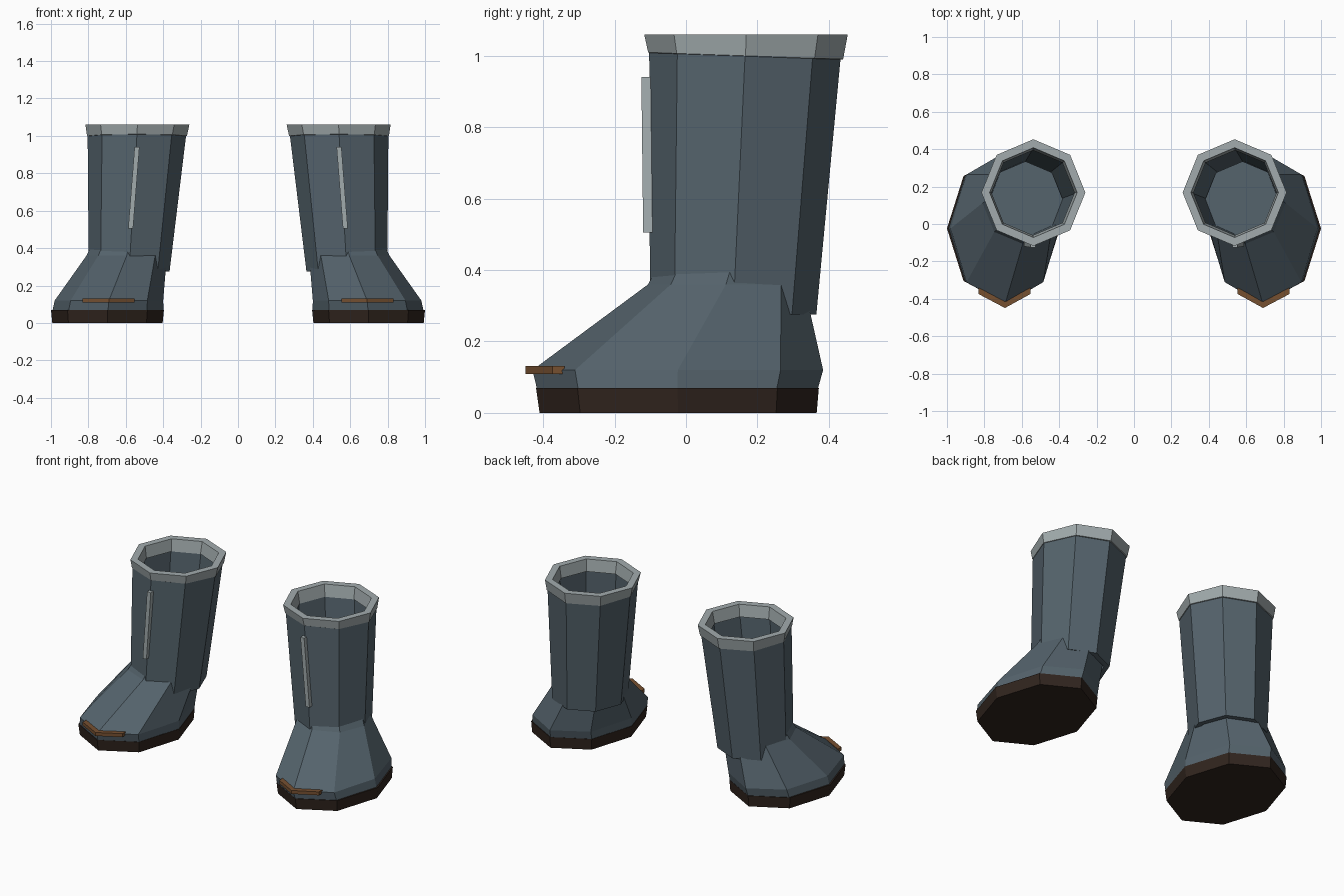
import bpy, bmesh, math
from mathutils import Vector

if "Cube" in bpy.data.objects:
    bpy.data.objects.remove(bpy.data.objects["Cube"])


def material(name, rgb):
    m = bpy.data.materials.new(name)
    m.diffuse_color = (*rgb, 1)
    m.use_nodes = True
    m.node_tree.nodes["Principled BSDF"].inputs["Base Color"].default_value = m.diffuse_color
    return m


LEATHER = material("leather", (0.09, 0.125, 0.15))
RUBBER = material("rubber", (0.03, 0.018, 0.013))
TRIM = material("trim", (0.36, 0.41, 0.42))
BRASS = material("toe_brown", (0.18, 0.08, 0.03))


def ring(cx, cy, z, rx, ry, tilt=0):
    """Eight-sided ellipse; tilt makes z change along y."""
    pts = []
    for i in range(8):
        a = math.pi * i / 4
        y = ry * math.sin(a)
        pts.append(Vector((cx + rx * math.cos(a), cy + y, z + tilt * y)))
    return pts


def loft(name, rings, mat, closed=False):
    """Skin a stack of rings, capped or joined end to end, mirrored in x."""
    bm = bmesh.new()
    rows = [[bm.verts.new(p) for p in r] for r in rings]
    n = len(rows[0])
    pairs = list(zip(rows, rows[1:]))
    if closed:
        pairs.append((rows[-1], rows[0]))
    else:
        bm.faces.new(rows[0])
        bm.faces.new(rows[-1])
    for a, b in pairs:
        for i in range(n):
            j = (i + 1) % n
            bm.faces.new((a[i], a[j], b[j], b[i]))
    bmesh.ops.recalc_face_normals(bm, faces=bm.faces)
    me = bpy.data.meshes.new(name)
    bm.to_mesh(me)
    bm.free()
    me.materials.append(mat)
    ob = bpy.data.objects.new(name, me)
    bpy.context.collection.objects.link(ob)
    ob.modifiers.new("mirror", 'MIRROR').use_mirror_merge = False
    return ob


def bar(name, path, u, v, mat):
    """Rectangular strip along a path, with half-size vectors u and v."""
    u, v = Vector(u), Vector(v)
    loft(name, [[Vector(p) + s * u + t * v
                 for s, t in ((-1, -1), (1, -1), (1, 1), (-1, 1))]
                for p in path], mat)


# Sole
loft("sole", [ring(0.698, -0.022, 0, 0.295, 0.388),
              ring(0.698, -0.024, 0.07, 0.302, 0.396)], RUBBER)

# Foot, ending in a cap inside the shaft
loft("foot", [ring(0.695, -0.024, 0.07, 0.296, 0.394),
              ring(0.69, -0.023, 0.12, 0.29, 0.407),
              ring(0.595, 0.112, 0.36, 0.215, 0.218),
              ring(0.58, 0.13, 0.42, 0.2, 0.205)], LEATHER)

# Hollow leaning shaft
loft("shaft", [ring(0.582, 0.132, 0.275, 0.216, 0.233),
               ring(0.54, 0.166, 1.015, 0.264, 0.269),
               ring(0.54, 0.166, 1.015, 0.232, 0.237),
               ring(0.582, 0.132, 0.275, 0.185, 0.2)], LEATHER, closed=True)

# Cuff around the opening
loft("cuff", [ring(0.54, 0.167, 1.0, 0.267, 0.273, -0.035),
              ring(0.538, 0.168, 1.06, 0.278, 0.285),
              ring(0.538, 0.168, 1.06, 0.234, 0.24),
              ring(0.54, 0.167, 0.985, 0.222, 0.227)], TRIM, closed=True)

# Front strip and toe trim
bar("front_strip", [(0.574, -0.106, 0.505), (0.54, -0.111, 0.94)],
    (0.013, 0, 0), (0, 0.014, 0), TRIM)
bar("toe_trim", [(0.553, -0.357, 0.12), (0.69, -0.432, 0.12), (0.832, -0.357, 0.12)],
    (0, 0.017, 0), (0, 0, 0.011), BRASS)
